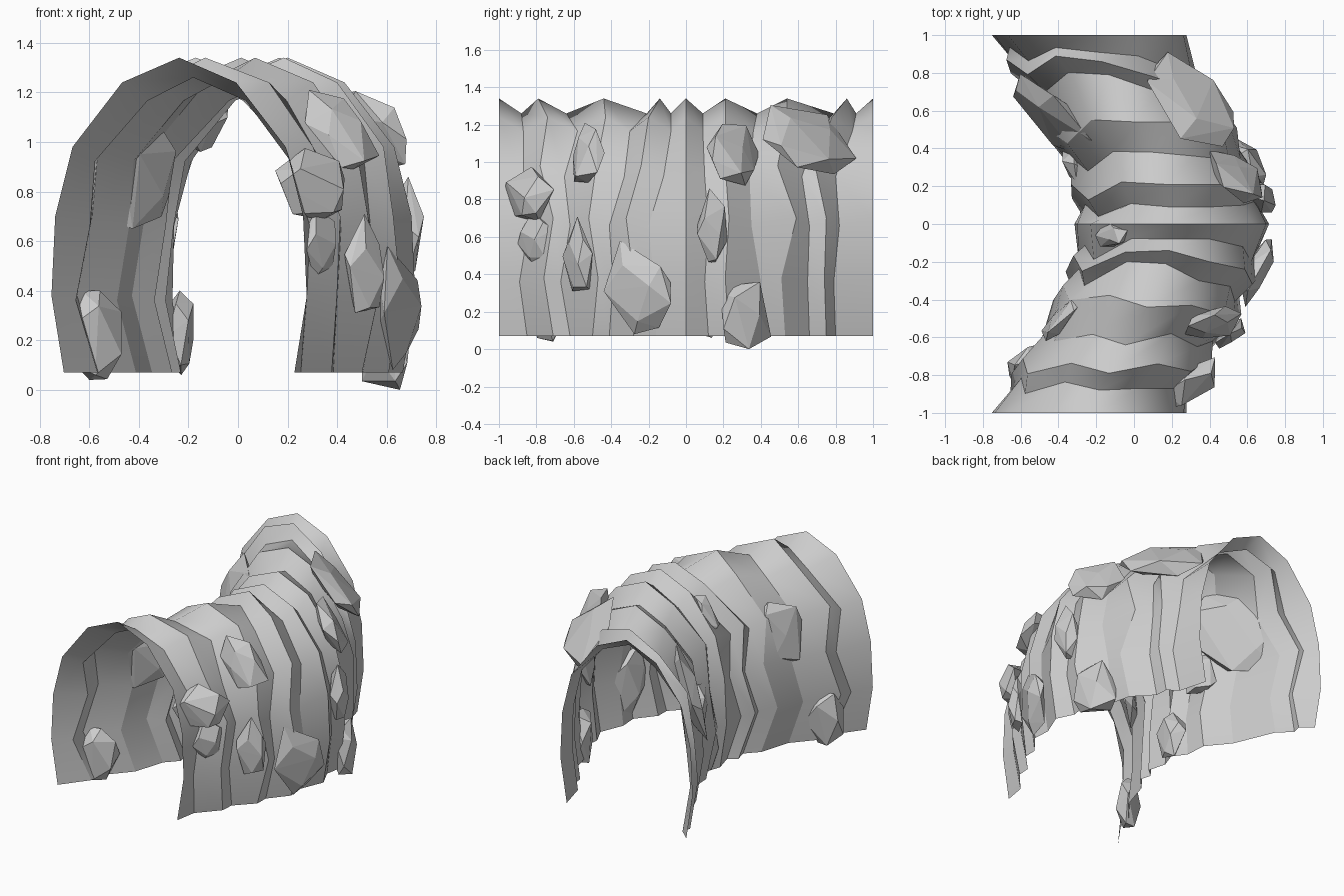
import bpy, bmesh, math, random
from mathutils import Vector

if "Cube" in bpy.data.objects:
    bpy.data.objects.remove(bpy.data.objects["Cube"])

random.seed(7)


def centre(y):
    """Sideways bend of the tunnel at depth y."""
    return 0.5 * (0.2 - 0.435 * y * y) + 0.5 * (-0.02 + 0.22 * math.cos(math.pi * y))


def make(name, bm):
    me = bpy.data.meshes.new(name)
    bm.to_mesh(me)
    bm.free()
    ob = bpy.data.objects.new(name, me)
    bpy.context.collection.objects.link(ob)
    return ob


# Half profile of the arch, from crown to foot
HALF = [(0, 1.34), (0.23, 1.24), (0.43, 0.98), (0.5, 0.7), (0.515, 0.38), (0.465, 0.07)]

# Rings alternate ridge / valley: depth at crown, then zigzag of the right wall in hundredths
RINGS = [
    (-1.0, (0, 0, 0, 0, 0)),
    (-0.88, (1, 1, 4, -1, 3)),
    (-0.79, (5, 1, 8, 3, 8)),
    (-0.64, (6, -1, 2, -3, 2)),
    (-0.44, (1, -4, -8, -3, -6)),
    (-0.21, (-9, -12, -20, -18, -20)),
    (-0.14, (-6, -10, -18, -14, -14)),
    (-0.08, (0, -4, -12, -9, -8)),
    (0.0, (0, 0, 0, 0, 0)),
    (0.09, (0, 1, 3, 1, 3)),
    (0.21, (0, 0, 2, 0, 2)),
    (0.38, (-2, -4, -3, 2, 0)),
    (0.54, (0, -5, 5, -3, -1)),
    (0.79, (-9, -17, -13, -14, -13)),
    (0.86, (-8, -17, -11, -12, -11)),
    (0.91, (-2, -11, -9, -12, -11)),
    (1.0, (0, 0, 0, 0, 0)),
]

# Tunnel shell: thin folded sheet, creased along each ring and smooth around the arch
bm = bmesh.new()
rows = []
for i, (y0, right) in enumerate(RINGS):
    valley = i % 2
    sx, sz = (0.9, 0.937) if valley else (1, 1)
    fixed = i in (0, 8, 16)
    bias = -0.07 if i in (5, 6, 7) else -0.07 * math.sin(math.pi * y0)
    left = [0 if fixed else 0.035 * (-1) ** j + bias * min(1, (j + 1) / 2)
            + random.uniform(-0.012, 0.012) for j in range(5)]
    row = []
    for j in range(-5, 6):
        hx, hz = HALF[abs(j)]
        shift = 0 if j == 0 else (right[j - 1] / 100 if j > 0 else left[-j - 1])
        y = max(-1, min(1, y0 + shift))
        x = centre(y) + math.copysign(hx, j) * sx
        row.append(bm.verts.new((x, y, 0.07 + (hz - 0.07) * sz)))
    rows.append(row)
for a, b in zip(rows, rows[1:]):
    for j in range(10):
        bm.faces.new((a[j], a[j + 1], b[j + 1], b[j])).smooth = True
for row in rows:
    for p, q in zip(row, row[1:]):
        bm.edges.get((p, q)).smooth = False
make("tunnel_shell", bm)


def rock(name, c, size, skew=0, lean=0, points=13):
    """Angular slab lying against the wall, fitted to the given extents."""
    c, size = Vector(c), Vector(size)
    out = Vector((c.x - centre(c.y), 0, max(0, c.z - 0.7)))
    out.y = 1.3 * c.y * out.x
    turn = out.to_track_quat('Z', 'Y')
    pts = []
    for k in range(points):
        h = 1 - 2 * (k + 0.5) / points
        r = math.sqrt(1 - h * h)
        a = k * 2.4 + random.uniform(-0.3, 0.3)
        p = Vector((r * math.cos(a), r * math.sin(a), 0.45 * h)) * random.uniform(0.8, 1.15)
        p = turn @ p
        p.x += skew * p.y + lean * p.z
        pts.append(p)
    lo = [min(p[i] for p in pts) for i in range(3)]
    hi = [max(p[i] for p in pts) for i in range(3)]
    bm = bmesh.new()
    for p in pts:
        bm.verts.new([c[i] + size[i] * ((p[i] - lo[i]) / (hi[i] - lo[i]) - 0.5) for i in range(3)])
    res = bmesh.ops.convex_hull(bm, input=bm.verts)
    loose = {g for g in res["geom_interior"] if isinstance(g, bmesh.types.BMVert)}
    bmesh.ops.delete(bm, geom=list(loose), context='VERTS')
    bmesh.ops.recalc_face_normals(bm, faces=bm.faces)
    make(name, bm)


# Rocks on the right wall, front to back: centre, size, slant in plan, lean in height
ROCKS_RIGHT = [
    ((0.29, -0.84, 0.83), (0.28, 0.27, 0.29), 0, 0),
    ((0.33, -0.80, 0.59), (0.13, 0.20, 0.29), 0, 0),
    ((0.51, -0.58, 0.51), (0.16, 0.16, 0.40), 0, 0),
    ((0.42, -0.52, 1.05), (0.30, 0.17, 0.32), 0, 0),
    ((0.65, -0.26, 0.33), (0.18, 0.36, 0.50), 0.2, 0),
    ((0.69, 0.14, 0.66), (0.12, 0.16, 0.40), 0, 0),
    ((0.54, 0.25, 1.04), (0.28, 0.28, 0.33), -0.4, 0),
    ((0.30, 0.66, 1.12), (0.46, 0.50, 0.37), -0.7, -0.5),
    ((0.60, 0.32, 0.18), (0.20, 0.27, 0.36), 0, 0),
]
# Rocks on the left wall and crown
ROCKS_LEFT = [
    ((-0.57, -0.73, 0.22), (0.20, 0.20, 0.36), 0, 0),
    ((-0.37, -0.48, 0.86), (0.24, 0.28, 0.42), 0.8, 0),
    ((-0.24, 0.10, 0.23), (0.12, 0.22, 0.34), 0, 0),
    ((-0.12, -0.05, 1.08), (0.17, 0.14, 0.24), 0, 0),
    ((-0.31, 0.30, 0.65), (0.14, 0.18, 0.28), 0, 0),
    ((-0.40, 0.57, 0.87), (0.48, 0.45, 0.53), -0.8, 0.3),
]
for side, rocks in (("right", ROCKS_RIGHT), ("left", ROCKS_LEFT)):
    for n, (c, size, skew, lean) in enumerate(rocks):
        rock(f"{side}_wall_rock_{n + 1}", c, size, skew, lean)
